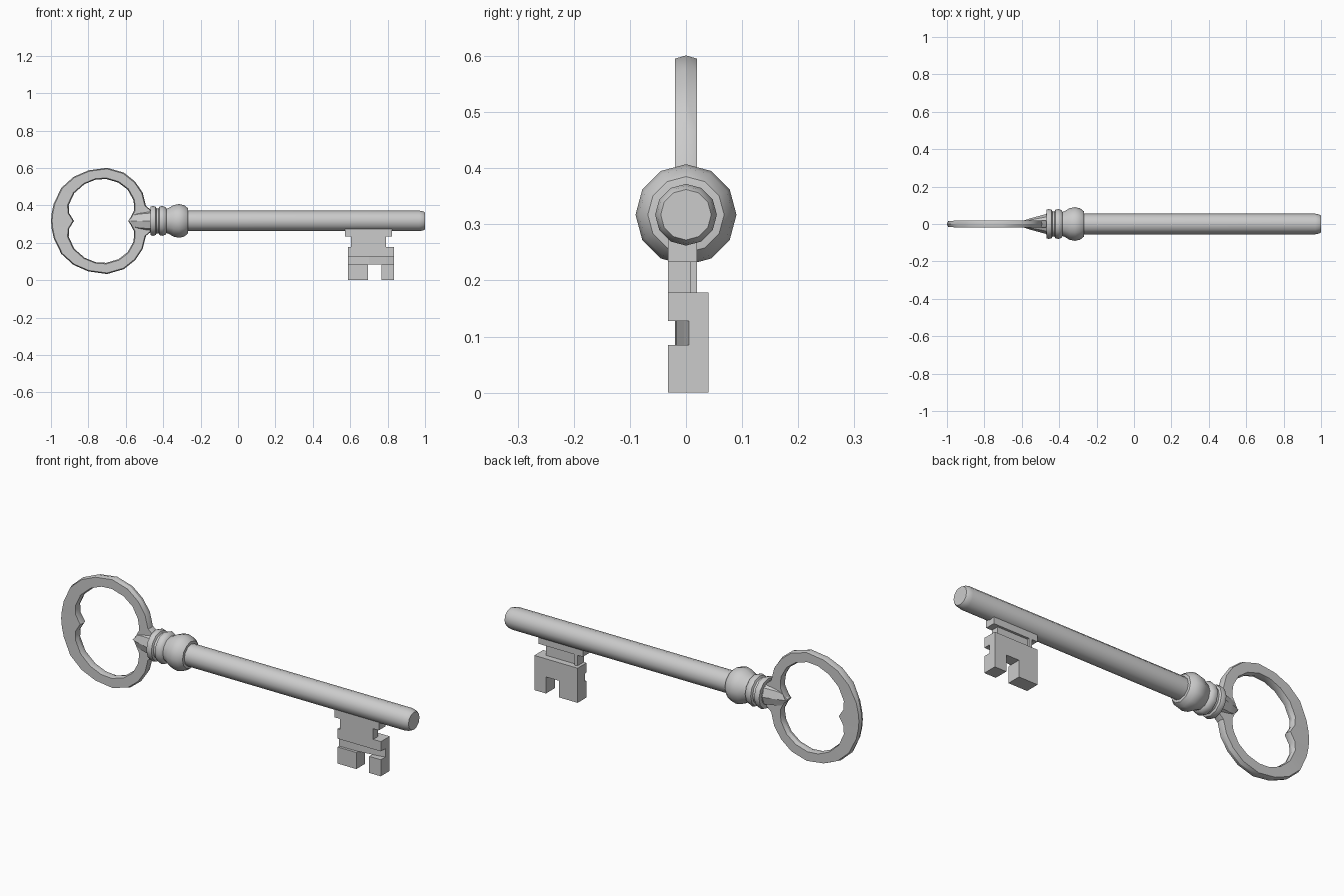
import bpy, bmesh, math

if "Cube" in bpy.data.objects:
    bpy.data.objects.remove(bpy.data.objects["Cube"])

CZ = 0.317  # height of the shaft axis


def make(name, verts, faces, smooth=None):
    me = bpy.data.meshes.new(name)
    me.from_pydata(verts, [], faces)
    bm = bmesh.new()
    bm.from_mesh(me)
    bmesh.ops.recalc_face_normals(bm, faces=bm.faces)
    bm.to_mesh(me)
    bm.free()
    ob = bpy.data.objects.new(name, me)
    bpy.context.collection.objects.link(ob)
    if smooth:
        bpy.ops.object.select_all(action='DESELECT')
        ob.select_set(True)
        bpy.context.view_layer.objects.active = ob
        bpy.ops.object.shade_smooth_by_angle(angle=math.radians(smooth))
    return ob


def loft(name, sections, n=12, smooth=40):
    """Elliptical sections (x, y radius, z radius) joined along x."""
    verts, faces = [], []
    for x, ry, rz in sections:
        for i in range(n):
            a = 2 * math.pi * i / n
            verts.append((x, ry * math.sin(a), CZ + rz * math.cos(a)))
    for s in range(len(sections) - 1):
        for i in range(n):
            j = (i + 1) % n
            faces.append((s * n + i, s * n + j, (s + 1) * n + j, (s + 1) * n + i))
    faces += [tuple(range(n)), tuple(range(len(verts) - n, len(verts)))]
    return make(name, verts, faces, smooth)


def prism(name, outline, axis, lo, hi):
    """Polygon extruded along y (points are x,z) or along z (points are x,y)."""
    n = len(outline)
    verts = [(a, h, b) if axis == 'y' else (a, b, h) for h in (lo, hi) for a, b in outline]
    faces = [(i, (i + 1) % n, n + (i + 1) % n, n + i) for i in range(n)]
    return make(name, verts, faces + [tuple(range(n)), tuple(range(n, 2 * n))])


# Shaft with bevelled tip
loft("shaft", [(x, r, r) for x, r in [(-0.47, .055), (0.97, .055), (0.99, .051), (1.0, .045)]])

# Turned collar: two rings and a bulb
collar = [(-0.468, .05), (-0.468, .076), (-0.455, .08), (-0.44, .076), (-0.435, .066),
          (-0.425, .066), (-0.42, .076), (-0.405, .08), (-0.388, .074), (-0.382, .065),
          (-0.37, .069), (-0.345, .084), (-0.315, .09), (-0.288, .084),
          (-0.268, .068), (-0.266, .05)]
loft("collar", [(x, r, r) for x, r in collar])

# Tapered neck running into the bow
loft("neck", [(-0.585, .02, .004), (-0.555, .03, .045), (-0.53, .037, .052), (-0.46, .056, .06)], 8, 25)

# Bow: outer and inner outline pairs of the upper half, mirrored below
outer = [(-.465, 0), (-.465, .058), (-.492, .08), (-.510, .151), (-.550, .210), (-.610, .258),
         (-.700, .284), (-.800, .270), (-.880, .235), (-.945, .176), (-.985, .093), (-1.0, 0)]
inner = [(-.585, 0), (-.556, .055), (-.556, .085), (-.560, .113), (-.590, .167), (-.640, .205),
         (-.705, .224), (-.760, .221), (-.820, .197), (-.875, .149), (-.905, .085), (-.877, 0)]
# extra pair keeps the inner cusp crisp
outer.insert(11, (-.996, .042))
inner.insert(11, (-.903, .042))
pairs = list(zip(outer, inner))
pairs += [((o[0], -o[1]), (i[0], -i[1])) for o, i in pairs[-2:0:-1]]
verts, faces = [], []
for (ox, oz), (ix, iz) in pairs:
    w = math.hypot(ox - ix, oz - iz)
    dx, dz = (ox - ix) / w * .006, (oz - iz) / w * .006
    t = .016 if ox < -.98 else .02
    for x, y, z in [(ox, 0, oz), (ox - dx, -t, oz - dz), (ix + dx, -.02, iz + dz),
                    (ix, 0, iz), (ix + dx, .02, iz + dz), (ox - dx, t, oz - dz)]:
        verts.append((x, y, CZ + z))
n = len(pairs)
for s in range(n):
    q = (s + 1) % n
    for k in range(6):
        m = (k + 1) % 6
        faces.append((s * 6 + k, s * 6 + m, q * 6 + m, q * 6 + k))
make("bow", verts, faces, 32)

# Bit: stepped outline with a bottom slot
bit = prism("bit", [(.572, .285), (.572, .233), (.603, .233), (.603, .178), (.588, .178), (.588, 0),
                    (.695, 0), (.695, .085), (.768, .085), (.768, 0), (.834, 0), (.834, .178),
                    (.791, .178), (.791, .233), (.823, .233), (.823, .285)], 'y', -.032, .04)

# Cutters: front groove, back relief of the plate and of the stem
cutters = [
    prism("groove_cutter", [(.5, -.1), (.9, -.1), (.9, .005), (.834, .005), (.79, -.004),
                            (.70, -.017), (.588, -.02), (.5, -.02)], 'z', .085, .128),
    prism("plate_cutter", [(.5, .02), (.9, .02), (.9, .1), (.5, .1)], 'z', .178, .4),
    prism("stem_cutter", [(.62, .008), (.9, .008), (.9, .1), (.62, .1)], 'z', .178, .233),
]
for c in cutters:
    c.hide_render = True
    c.display_type = 'WIRE'
    mod = bit.modifiers.new(c.name, 'BOOLEAN')
    mod.operation, mod.solver, mod.object = 'DIFFERENCE', 'EXACT', c
